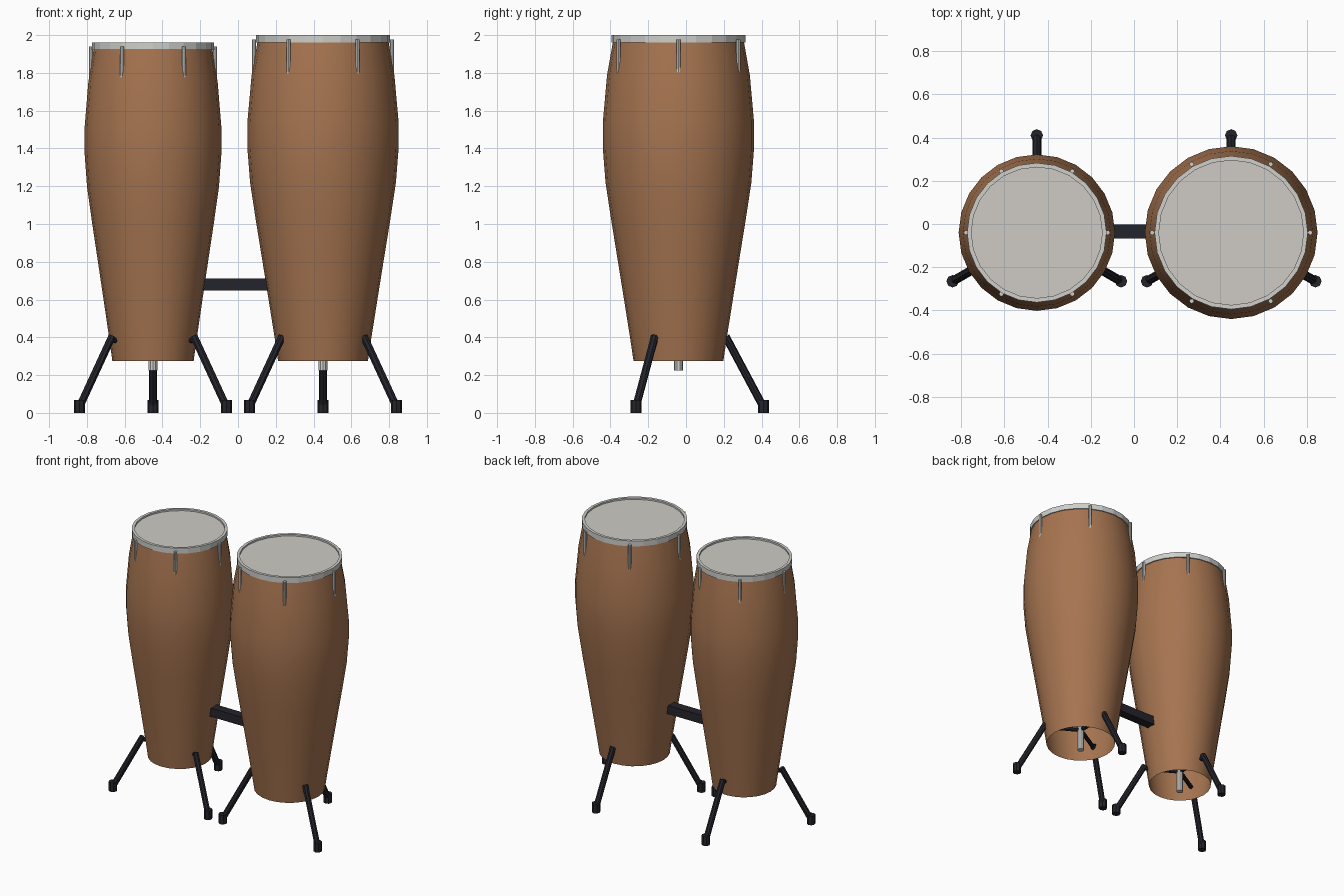
import bpy, bmesh, math
from mathutils import Vector

if "Cube" in bpy.data.objects:
    bpy.data.objects.remove(bpy.data.objects["Cube"])

def mat(name, c):
    m = bpy.data.materials.new(name)
    m.diffuse_color = (*c, 1)
    m.use_nodes = True
    m.node_tree.nodes["Principled BSDF"].inputs["Base Color"].default_value = m.diffuse_color
    return m

WOOD = mat("warm wood", (0.38, 0.175, 0.08))
HEAD = mat("drum skin", (0.62, 0.60, 0.56))
METAL = mat("light metal", (0.62, 0.62, 0.60))
BLACK = mat("dark metal", (0.017, 0.017, 0.025))

def finish(name, bm, material, smooth=False):
    me = bpy.data.meshes.new(name)
    bm.to_mesh(me)
    bm.free()
    me.materials.append(material)
    ob = bpy.data.objects.new(name, me)
    bpy.context.collection.objects.link(ob)
    for p in me.polygons:
        p.use_smooth = smooth
    return ob

def lathe(name, profile, cx, material, smooth=False, sides=24, closed=False):
    """Revolve (radius, z) points about a vertical axis; radius 0 makes a pole."""
    bm = bmesh.new()
    rings = []
    for r, z in profile:
        n = sides if r > 0 else 1
        rings.append([bm.verts.new((cx + r * math.cos(2 * math.pi * i / sides),
                                    CY + r * math.sin(2 * math.pi * i / sides), z)) for i in range(n)])
    pairs = list(zip(rings, rings[1:])) + ([(rings[-1], rings[0])] if closed else [])
    for a, b in pairs:
        for i in range(sides):
            j = (i + 1) % sides
            quad = [a[i % len(a)], a[j % len(a)], b[j % len(b)], b[i % len(b)]]
            bm.faces.new(list(dict.fromkeys(quad)))
    return finish(name, bm, material, smooth)

def rod(name, p, q, r, material, sides=8, smooth=False):
    """Capped cylinder between two points."""
    p, q = Vector(p), Vector(q)
    bm = bmesh.new()
    bmesh.ops.create_cone(bm, cap_ends=True, segments=sides, radius1=r, radius2=r, depth=(q - p).length)
    bm.transform((q - p).to_track_quat('Z', 'Y').to_matrix().to_4x4())
    bmesh.ops.translate(bm, vec=(p + q) / 2, verts=bm.verts)
    return finish(name, bm, material, smooth)

CY = -0.04
BOTTOM = 0.276
# shell outline: (radius, fraction of height)
SHELL = [(0.238, 0), (0.257, 0.075), (0.288, 0.19), (0.322, 0.315), (0.355, 0.435),
         (0.386, 0.555), (0.40, 0.66), (0.40, 0.745), (0.378, 0.89), (0.345, 1)]

def drum(side, cx, scale, top, hoop_r, lug_r):
    def polar(r, a, z):
        return (cx + r * math.cos(a), CY + r * math.sin(a), z)

    # wooden shell, open at the bottom
    h = top - 0.025 - BOTTOM
    lathe(side + "_shell", [(r * scale, BOTTOM + f * h) for r, f in SHELL], cx, WOOD, True)
    # skin and the hoop standing slightly above it
    lathe(side + "_drum_head", [(hoop_r - 0.01, top - 0.03), (hoop_r - 0.01, top - 0.012), (0, top - 0.012)], cx, HEAD)
    lathe(side + "_hoop", [(hoop_r, top - 0.04), (hoop_r, top), (hoop_r - 0.02, top),
                           (hoop_r - 0.02, top - 0.04)], cx, METAL, closed=True)
    # tension rods
    for i in range(6):
        a = i * math.pi / 3
        rod(f"{side}_tension_rod_{i + 1}", polar(lug_r, a, top - 0.235), polar(lug_r, a, top - 0.022), 0.011, METAL)
    # centre post and three legs with feet
    rod(side + "_centre_post", (cx, CY, 0.225), (cx, CY, 0.41), 0.024, METAL, 10)
    for i in range(3):
        a = math.radians(90 + 120 * i)
        rod(f"{side}_brace_{i + 1}", polar(0, a, 0.385), polar(0.255, a, 0.385), 0.015, BLACK)
        rod(f"{side}_leg_{i + 1}", polar(0.25, a, 0.405), polar(0.45, a, 0.03), 0.021, BLACK)
        rod(f"{side}_foot_{i + 1}", polar(0.45, a, 0), polar(0.45, a, 0.068), 0.029, BLACK)

drum("left", -0.45, 0.905, 1.962, 0.323, 0.328)
drum("right", 0.45, 1.0, 2.0, 0.355, 0.366)

# bar joining the two drums
bm = bmesh.new()
bmesh.ops.create_cube(bm, size=1)
bmesh.ops.scale(bm, vec=(0.46, 0.066, 0.064), verts=bm.verts)
bmesh.ops.translate(bm, vec=(0, -0.035, 0.68), verts=bm.verts)
finish("connecting_bar", bm, BLACK)
